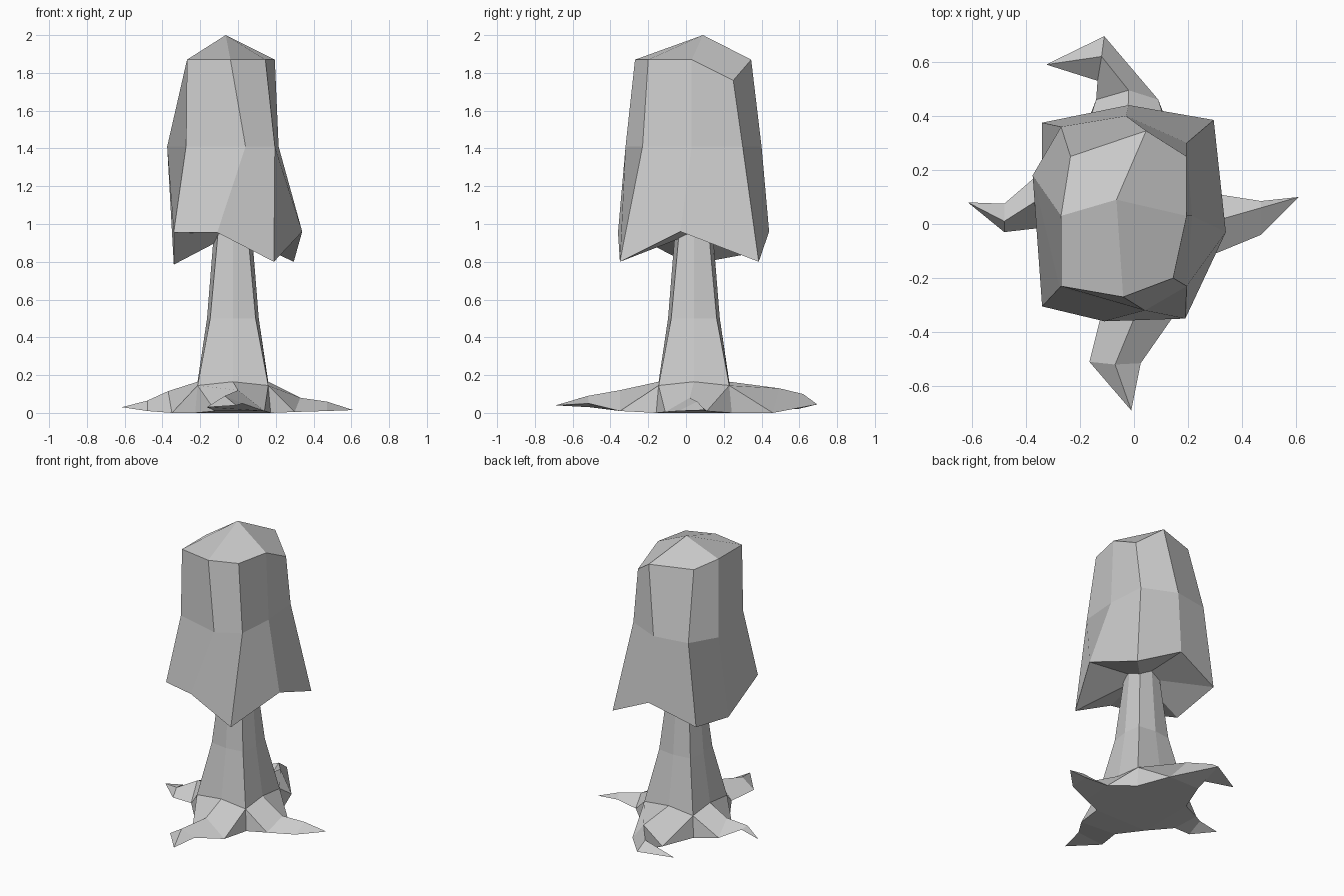
import bpy, bmesh

if "Cube" in bpy.data.objects:
    bpy.data.objects.remove(bpy.data.objects["Cube"])


def finish(name, bm):
    bmesh.ops.recalc_face_normals(bm, faces=bm.faces)
    me = bpy.data.meshes.new(name)
    bm.to_mesh(me)
    bm.free()
    ob = bpy.data.objects.new(name, me)
    bpy.context.collection.objects.link(ob)
    return ob


def bridge(bm, r0, r1):
    n = len(r0)
    for i in range(n):
        j = (i + 1) % n
        bm.faces.new((r0[i], r0[j], r1[j], r1[i]))


def add_ring(bm, pts):
    return [bm.verts.new(p) for p in pts]


# Crown: three irregular eight-sided rings, faceted cap, drooping hem
top = [(-.27, -.23), (-.04, -.27), (.145, -.2), (.195, .03),
       (.195, .25), (.045, .345), (-.235, .25), (-.27, .03)]
mid = [(-.275, -.235), (.04, -.32), (.195, -.23), (.215, .03),
       (.195, .30), (-.03, .40), (-.27, .36), (-.375, .18)]
hem = [(-.34, -.305, .955), (-.11, -.36, .955), (.19, -.35, .80), (.34, -.03, .96),
       (.295, .385, .80), (-.02, .44, .96), (-.34, .375, .85), (-.34, .02, .785)]
bm = bmesh.new()
t = add_ring(bm, [(x, y, 1.76 if i == 4 else 1.87) for i, (x, y) in enumerate(top)])
m = add_ring(bm, [(x, y, 1.41) for x, y in mid])
h = add_ring(bm, hem)
bridge(bm, t, m)
bridge(bm, m, h)
apex = bm.verts.new((-.065, .09, 2.0))
under = bm.verts.new((-.025, .035, .95))
for i in range(1, 9, 2):
    bm.faces.new((apex, t[i], t[(i + 1) % 8], t[(i + 2) % 8]))
for i in range(8):
    bm.faces.new((under, h[i], h[(i + 1) % 8]))
finish("crown", bm)

# Trunk: square at the base, turning eight-sided toward the crown
CX, CY = -.027, .042
SIGNS = [(1, -1), (1, 0), (1, 1), (0, 1), (-1, 1), (-1, 0), (-1, -1), (0, -1)]


def trunk_ring(corner, middle, z, z_mid):
    return [(CX + sx * (corner if sx and sy else middle),
             CY + sy * (corner if sx and sy else middle),
             z if sx and sy else z_mid) for sx, sy in SIGNS]


bm = bmesh.new()
rings = [add_ring(bm, trunk_ring(*a)) for a in
         [(.187, .187, .145, .165), (.12, .137, .5, .5), (.078, .1, .96, .96)]]
for a, b in zip(rings, rings[1:]):
    bridge(bm, a, b)
bm.faces.new(rings[-1])
finish("trunk", bm)

# Roots: right, back, left, front; two three-point sections and a tip each
roots = [
    [(.30, -.11, .005), (.33, .02, .08), (.31, .11, .01),
     (.47, -.04, .01), (.47, .06, .06), (.47, .085, .02), (.61, .10, .015)],
    [(.09, .46, 0), (-.02, .495, .13), (-.14, .46, 0),
     (-.11, .695, .045), (-.12, .62, .10), (-.135, .53, .02), (-.325, .59, .02)],
    [(-.37, .17, .01), (-.37, .08, .115), (-.35, -.015, 0),
     (-.48, .075, .06), (-.48, .01, .065), (-.48, -.03, .01), (-.615, .08, .03)],
    [(-.12, -.33, .01), (0, -.35, .12), (.14, -.35, .01),
     (-.165, -.51, .03), (-.07, -.52, .09), (.025, -.515, .05), (-.01, -.69, .04)],
]
bm = bmesh.new()
collar = add_ring(bm, trunk_ring(.187, .187, .145, .165))
foot = add_ring(bm, [(CX + sx * .2, CY + sy * .2, 0) for sx, sy in SIGNS[::2]])
bm.faces.new(foot)
for i, pts in enumerate(roots):
    a1, ridge, b1 = collar[2 * i], collar[2 * i + 1], collar[(2 * i + 2) % 8]
    a0, b0 = foot[i], foot[(i + 1) % 4]
    v = add_ring(bm, pts)
    s1, s2, tip = v[:3], v[3:6], v[6]
    for f in [(a0, a1, s1[0]), (a1, ridge, s1[1], s1[0]), (ridge, b1, s1[2], s1[1]),
              (b1, b0, s1[2]), (a0, s1[0], s1[2], b0)]:
        bm.faces.new(f)
    bridge(bm, s1, s2)
    for k in range(3):
        bm.faces.new((s2[k], s2[(k + 1) % 3], tip))
finish("roots", bm)
